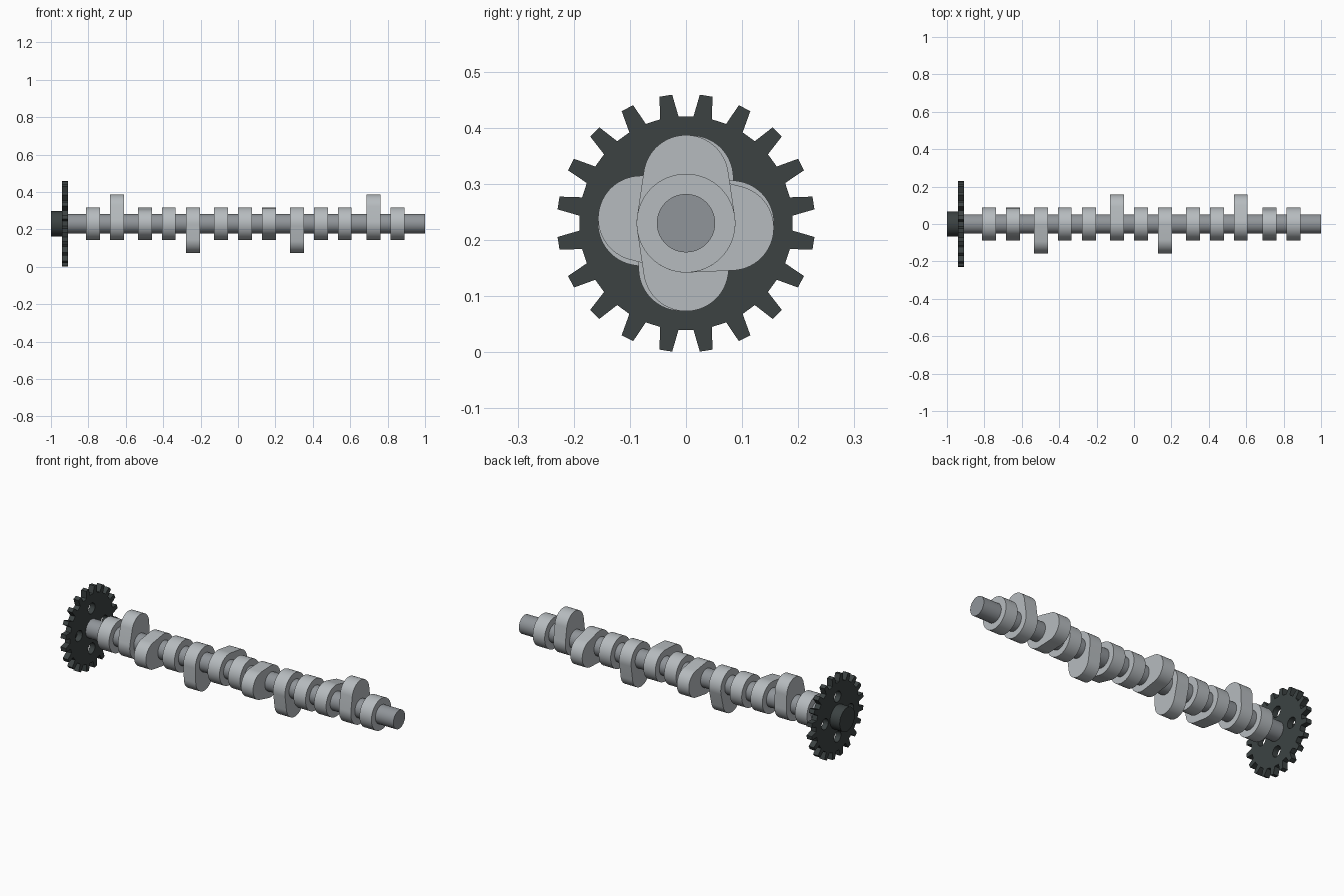
import bpy, bmesh
from math import sin, cos, pi, radians, acos

if "Cube" in bpy.data.objects:
    bpy.data.objects.remove(bpy.data.objects["Cube"])

AXIS_Z = 0.23  # height of the shaft axis


def material(name, rgb):
    m = bpy.data.materials.new(name)
    m.diffuse_color = (*rgb, 1)
    m.use_nodes = True
    m.node_tree.nodes["Principled BSDF"].inputs["Base Color"].default_value = m.diffuse_color
    return m


LIGHT = material("light_steel", (0.47, 0.50, 0.52))
MID = material("mid_steel", (0.28, 0.30, 0.32))
DARK = material("dark_iron", (0.045, 0.055, 0.055))


def circle(r, n=64, cy=0, cz=0):
    return [(cy + r * cos(2 * pi * i / n), cz + r * sin(2 * pi * i / n)) for i in range(n)]


def prism(name, loops, x0, x1, mat):
    """Extrude closed (y, z) outlines, inner ones as holes, along the shaft."""
    cu = bpy.data.curves.new(name, 'CURVE')
    cu.dimensions = '2D'
    cu.fill_mode = 'BOTH'
    cu.extrude = (x1 - x0) / 2
    for pts in loops:
        sp = cu.splines.new('POLY')
        sp.points.add(len(pts) - 1)
        for p, (y, z) in zip(sp.points, pts):
            p.co = (y, z, 0, 1)
        sp.use_cyclic_u = True
    ob = bpy.data.objects.new(name, cu)
    bpy.context.collection.objects.link(ob)
    ob.location = ((x0 + x1) / 2, 0, AXIS_Z)
    ob.rotation_euler = (pi / 2, 0, pi / 2)
    bpy.ops.object.select_all(action='DESELECT')
    ob.select_set(True)
    bpy.context.view_layer.objects.active = ob
    bpy.ops.object.convert(target='MESH')
    ob = bpy.context.view_layer.objects.active
    bm = bmesh.new()
    bm.from_mesh(ob.data)
    bmesh.ops.remove_doubles(bm, verts=bm.verts, dist=1e-5)
    bmesh.ops.recalc_face_normals(bm, faces=bm.faces)
    bm.to_mesh(ob.data)
    bm.free()
    ob.data.materials.clear()
    ob.data.materials.append(mat)
    bpy.ops.object.shade_smooth_by_angle(angle=radians(30))
    return ob


def cam_outline(angle, base=0.088, tip=0.076, offset=0.081, n=32):
    """Base circle and nose circle joined by tangents, nose towards angle."""
    t = acos((base - tip) / offset)
    nose = [(angle - t + 2 * t * i / n, tip, offset) for i in range(n + 1)]
    heel = [(angle + t + (2 * pi - 2 * t) * i / n, base, 0) for i in range(n + 1)]
    return [(d * cos(angle) + r * cos(a), d * sin(angle) + r * sin(a))
            for a, r, d in nose + heel]


def gear_outline(teeth=20, root=0.19, tip=0.23):
    pts = []
    for i in range(teeth):
        a = 2 * pi * (i + 0.5) / teeth
        for r, w in ((root, -0.0165), (tip, -0.0115), (tip, 0.0115), (root, 0.0165)):
            pts.append((r * cos(a) - w * sin(a), r * sin(a) + w * cos(a)))
    return pts


# Shaft
prism("shaft", [circle(0.052)], -0.92, 1.0, MID)

# Gear with four lightening holes, and its hub
holes = [circle(0.03, 32, 0.112 * cos(k * pi / 2), 0.112 * sin(k * pi / 2)) for k in range(4)]
prism("gear", [gear_outline()] + holes, -0.94, -0.908, DARK)
prism("gear_hub", [circle(0.067)], -1.0, -0.93, DARK)

# Bearing journals
HALF = 0.037
for i, x in enumerate((-0.775, -0.37, 0.037, 0.443, 0.852)):
    prism(f"journal_{i + 1}", [circle(0.088)], x - HALF, x + HALF, LIGHT)

# Cam lobes: position along the shaft, nose direction in degrees
cams = ((-0.647, 84), (-0.498, 180), (-0.24, 264), (-0.09, 0),
        (0.166, 174), (0.316, 270), (0.571, -6), (0.724, 90))
for i, (x, deg) in enumerate(cams):
    prism(f"cam_{i + 1}", [cam_outline(radians(deg))], x - HALF, x + HALF, LIGHT)
